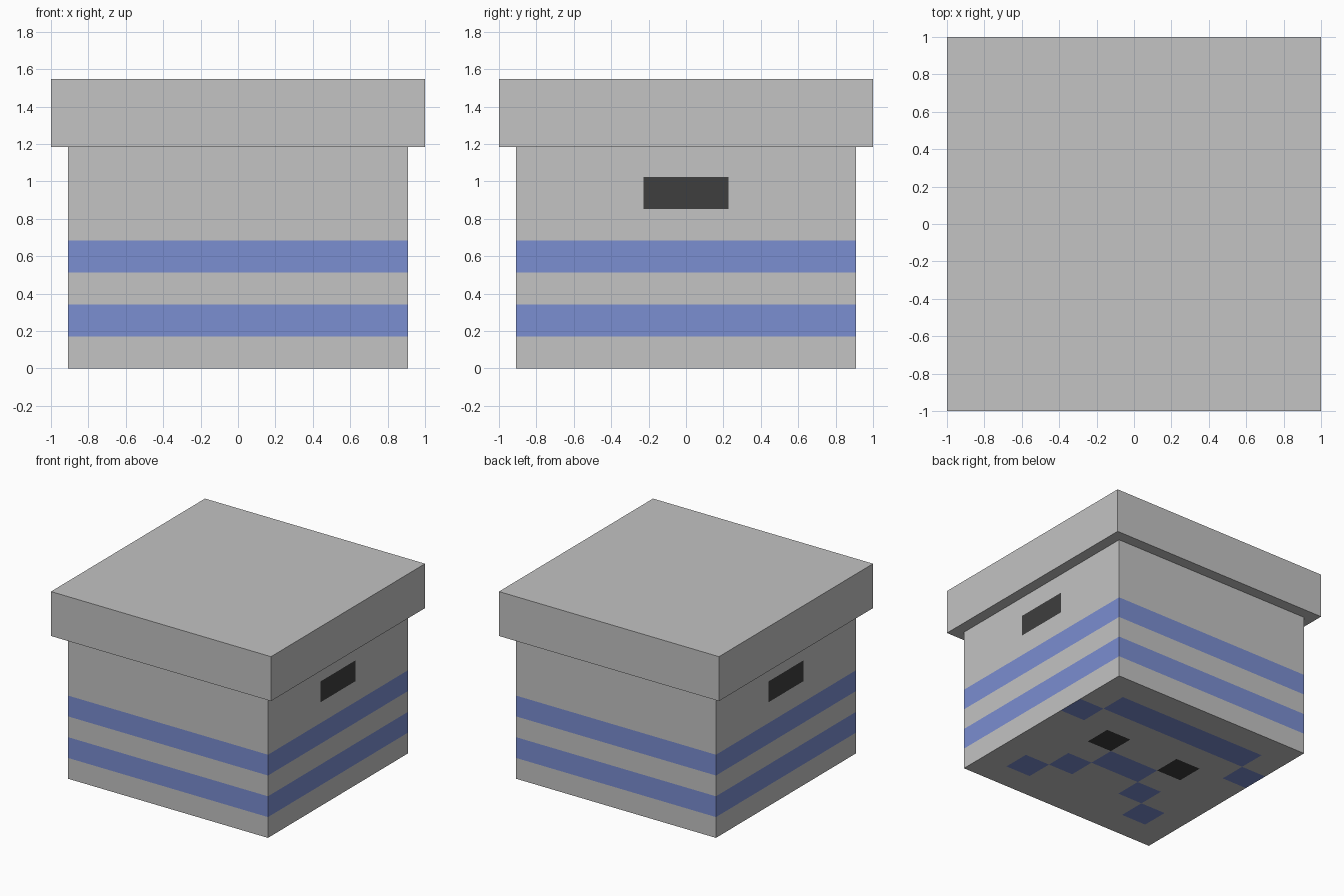
import bpy
import bmesh
from mathutils import Vector, Matrix

if "Cube" in bpy.data.objects:
    bpy.data.objects.remove(bpy.data.objects["Cube"])

HALF = 0.909          # half width of the box body
HEIGHT = 1.366        # body height, top is tucked inside the lid
N = 8                 # painted pattern sits on an 8 x 8 grid per side
CELL = 2 * HALF / N
ROW = HEIGHT / N


def srgb(r, g, b):
    def lin(c):
        c /= 255
        return c / 12.92 if c <= 0.04045 else ((c + 0.055) / 1.055) ** 2.4
    return (lin(r), lin(g), lin(b), 1.0)


def material(name, rgb):
    m = bpy.data.materials.new(name)
    m.diffuse_color = srgb(*rgb)
    m.use_nodes = True
    m.node_tree.nodes["Principled BSDF"].inputs["Base Color"].default_value = m.diffuse_color
    return m


GREY = material("box grey", (195, 195, 195))
BLUE = material("stripe blue", (123, 142, 209))
DARK = material("handle dark", (62, 62, 62))


def box(name, half, z0, z1, mats, edit=None):
    bm = bmesh.new()
    m = Matrix.Translation((0, 0, (z0 + z1) / 2)) @ Matrix.Diagonal((2 * half, 2 * half, z1 - z0, 1))
    bmesh.ops.create_cube(bm, size=1, matrix=m)
    if edit:
        edit(bm)
    me = bpy.data.meshes.new(name)
    bm.to_mesh(me)
    bm.free()
    for mat in mats:
        me.materials.append(mat)
    ob = bpy.data.objects.new(name, me)
    bpy.context.collection.objects.link(ob)
    return ob


# Painted cells on the underside, (column from +x, row from +y)
BASE_BLUE = {(i, 1) for i in range(1, 7)} | {
    (0, 2), (7, 2), (3, 4), (4, 4), (2, 5), (5, 5), (1, 6), (6, 6)}
BASE_DARK = {(2, 3), (5, 3)}


def paint_body(bm):
    # cut the grid lines into the body
    for axis, start, step in ((0, -HALF, CELL), (1, -HALF, CELL), (2, 0.0, ROW)):
        no = Vector((0, 0, 0))
        no[axis] = 1
        for k in range(1, N):
            bmesh.ops.bisect_plane(bm, geom=bm.verts[:] + bm.edges[:] + bm.faces[:],
                                   plane_co=no * (start + k * step), plane_no=no)
    bm.normal_update()
    for f in bm.faces:
        c, n = f.calc_center_median(), f.normal
        if n.z < -0.5:
            # underside pattern
            cell = (int((HALF - c.x) / CELL), int((HALF - c.y) / CELL))
            f.material_index = 1 if cell in BASE_BLUE else 2 if cell in BASE_DARK else 0
        elif n.z < 0.5:
            # two stripes all round, hand holes on the left and right sides
            row = int(c.z / ROW)
            if row in (1, 3):
                f.material_index = 1
            elif row == 5 and abs(n.x) > 0.5 and abs(c.y) < CELL:
                f.material_index = 2


box("box_body", HALF, 0.0, HEIGHT, (GREY, BLUE, DARK), paint_body)
box("box_lid", 1.0, 1.183, 1.548, (GREY,))
